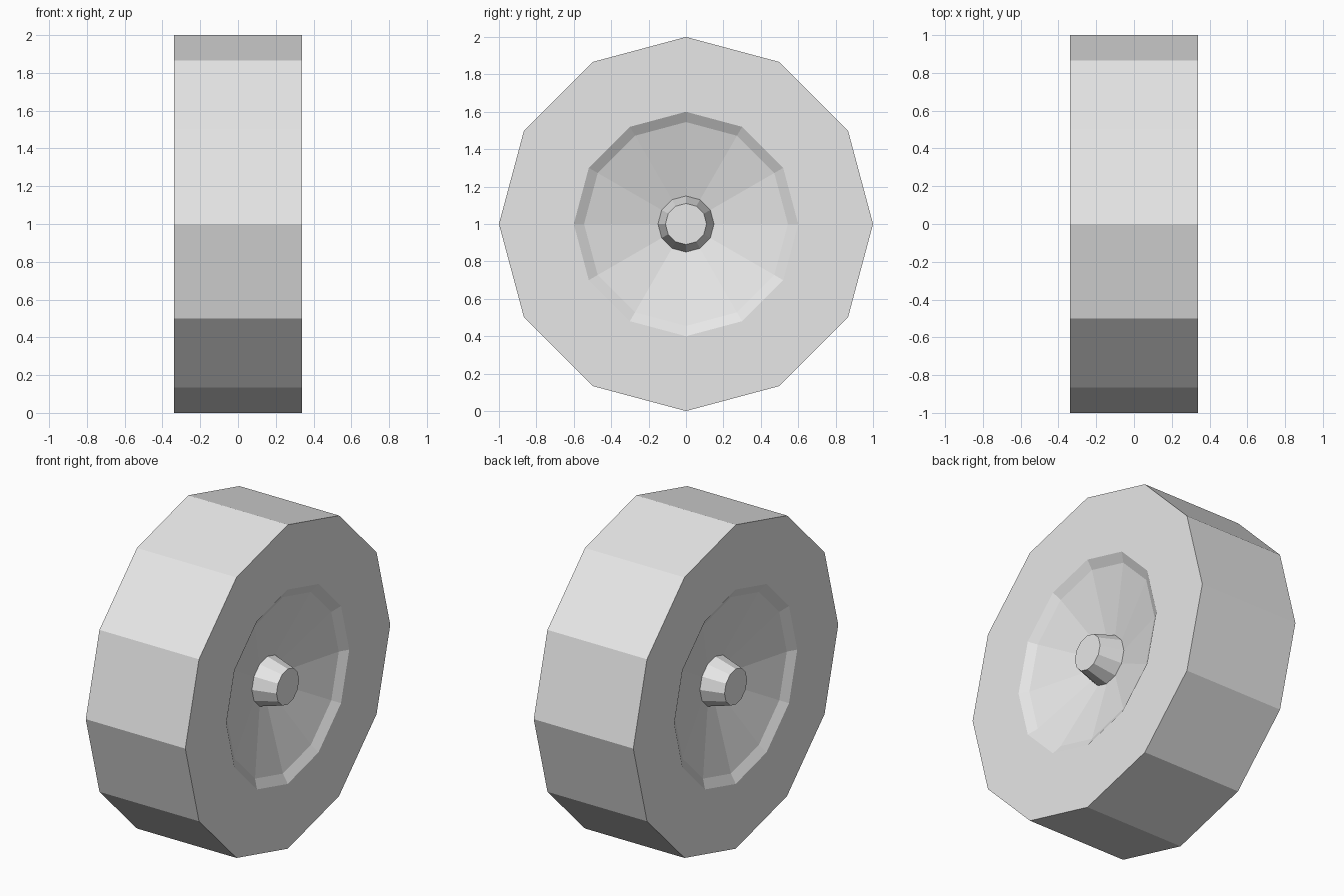
import bpy
import bmesh
from math import cos, sin, tau

SIDES = 12
HALF_WIDTH = 0.34

cube = bpy.data.objects.get("Cube")
if cube:
    bpy.data.objects.remove(cube, do_unlink=True)

grey = bpy.data.materials.new("light grey")
grey.use_nodes = True
grey.diffuse_color = (0.8, 0.8, 0.8, 1)
grey.node_tree.nodes["Principled BSDF"].inputs["Base Color"].default_value = (0.8, 0.8, 0.8, 1)


def lathe(name, profile, cap=None):
    """Turn (x, radius) points, ordered from -x to +x on the tread, around the axle."""
    bm = bmesh.new()
    rings = []
    for x, r in profile:
        angles = [tau * j / SIDES for j in range(SIDES)]
        rings.append([bm.verts.new((x, r * cos(a), 1 + r * sin(a))) for a in angles])
    for a, b in zip(rings, rings[1:]):
        for j in range(SIDES):
            k = (j + 1) % SIDES
            bm.faces.new((a[j], a[k], b[k], b[j]))
    if cap == "end":
        bm.faces.new(rings[-1])
    elif cap == "start":
        bm.faces.new(rings[0][::-1])
    mesh = bpy.data.meshes.new(name)
    bm.to_mesh(mesh)
    bm.free()
    mesh.materials.append(grey)
    obj = bpy.data.objects.new(name, mesh)
    bpy.context.collection.objects.link(obj)


def mirrored(profile):
    return [(-x, r) for x, r in reversed(profile)]


# Tread with flat sidewalls
lathe("tyre", [(-HALF_WIDTH, 0.6), (-HALF_WIDTH, 1), (HALF_WIDTH, 1), (HALF_WIDTH, 0.6)])

# Bevelled, dished disc and tapered hub on each side
disc = [(HALF_WIDTH, 0.6), (0.307, 0.545), (0.2, 0.15)]
hub = [(0.2, 0.15), (HALF_WIDTH, 0.11)]
lathe("left_disc", disc)
lathe("right_disc", mirrored(disc))
lathe("left_hub", hub, "end")
lathe("right_hub", mirrored(hub), "start")
